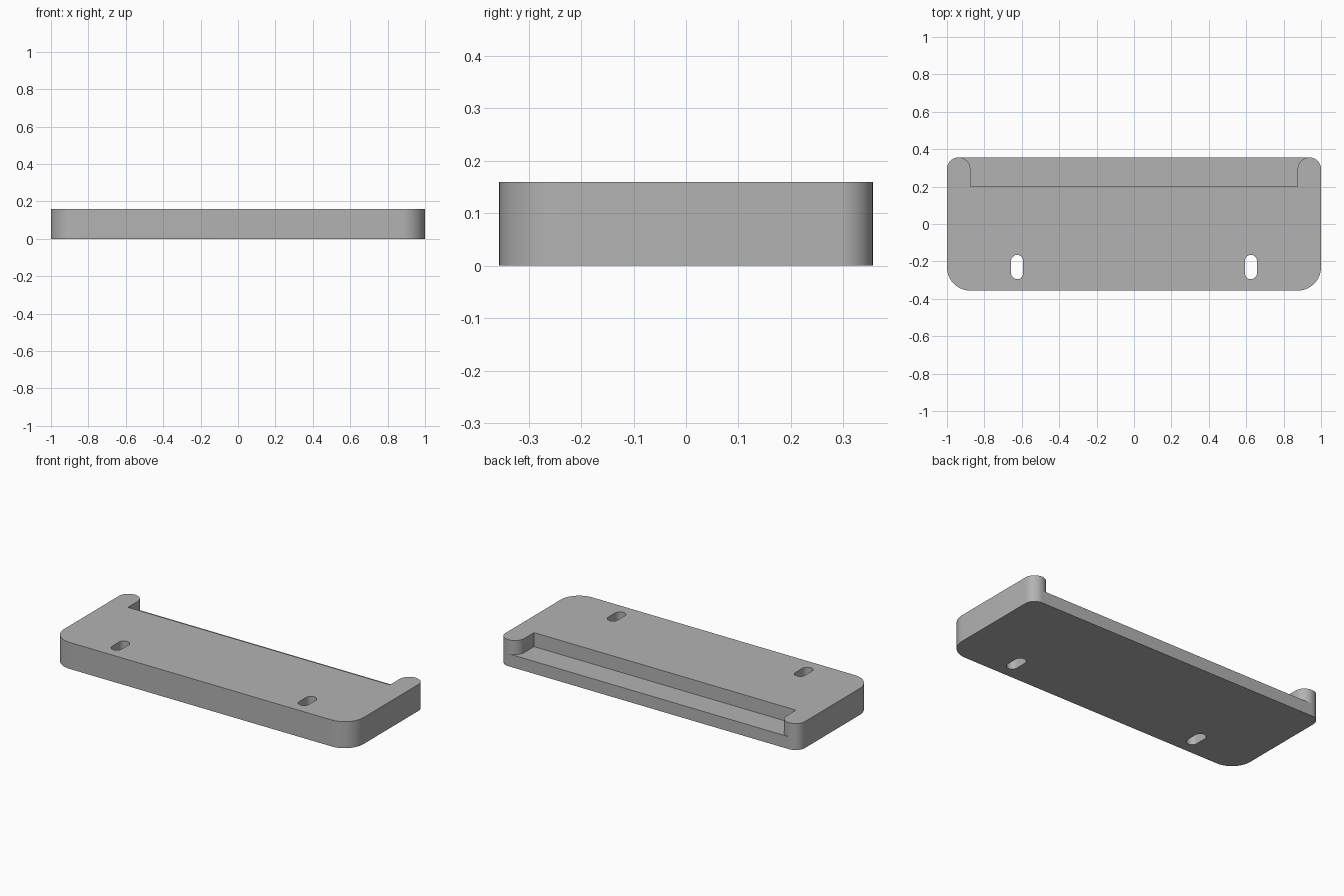
import bpy, bmesh
from math import pi, cos, sin, radians

if "Cube" in bpy.data.objects:
    bpy.data.objects.remove(bpy.data.objects["Cube"])

HALF_X, HALF_Y, HEIGHT = 1.0, 0.356, 0.16
FRONT_R, POST_R = 0.125, 0.0625
POST_IN = HALF_X - 2 * POST_R
LEDGE_Y, LEDGE_Z = 0.2, 0.075
SLOT_X, SLOT_Y, SLOT_R, SLOT_HALF = 0.625, -0.23, 0.032, 0.033

grey = bpy.data.materials.new("plain grey")
grey.use_nodes = True
colour = (0.45, 0.45, 0.45, 1)
grey.diffuse_color = colour
grey.node_tree.nodes["Principled BSDF"].inputs["Base Color"].default_value = colour


def arc(cx, cy, r, start, end, steps=16):
    angles = [radians(start + (end - start) * i / steps) for i in range(steps + 1)]
    return [(cx + r * cos(a), cy + r * sin(a)) for a in angles]


def mirrored(right_half):
    """Close a right-hand outline with its mirror image."""
    return right_half + [(-x, y) for x, y in reversed(right_half)]


def prism(name, outline, z0, z1):
    bm = bmesh.new()
    base = bm.faces.new([bm.verts.new((x, y, z0)) for x, y in outline])
    new = bmesh.ops.extrude_face_region(bm, geom=[base])["geom"]
    bmesh.ops.translate(bm, vec=(0, 0, z1 - z0),
                        verts=[v for v in new if isinstance(v, bmesh.types.BMVert)])
    bmesh.ops.recalc_face_normals(bm, faces=bm.faces)
    mesh = bpy.data.meshes.new(name)
    bm.to_mesh(mesh)
    bm.free()
    mesh.materials.append(grey)
    obj = bpy.data.objects.new(name, mesh)
    bpy.context.collection.objects.link(obj)
    return obj


# Plate with large front corners and small rear corners
plate = prism("base_plate", mirrored(
    arc(HALF_X - FRONT_R, FRONT_R - HALF_Y, FRONT_R, -90, 0)
    + arc(HALF_X - POST_R, HALF_Y - POST_R, POST_R, 0, 90)), 0, HEIGHT)

# Rear ledge cutter, leaving a rounded post at each end
ledge = prism("ledge_cutter", mirrored(
    [(POST_IN, LEDGE_Y)]
    + arc(HALF_X - POST_R, HALF_Y - POST_R, POST_R, 180, 90)
    + [(HALF_X - POST_R, HALF_Y + 0.1)]), LEDGE_Z, HEIGHT + 0.1)

# Two rounded slots through the front
cutters = [ledge]
for side, x in (("left", SLOT_X), ("right", -SLOT_X)):
    cutters.append(prism(side + "_slot_cutter",
                         arc(x, SLOT_Y + SLOT_HALF, SLOT_R, 0, 180)
                         + arc(x, SLOT_Y - SLOT_HALF, SLOT_R, 180, 360), -0.1, HEIGHT + 0.1))

bpy.ops.object.select_all(action="DESELECT")
bpy.context.view_layer.objects.active = plate
plate.select_set(True)
for cutter in cutters:
    cut = plate.modifiers.new(cutter.name, "BOOLEAN")
    cut.operation = "DIFFERENCE"
    cut.solver = "EXACT"
    cut.object = cutter
    bpy.ops.object.modifier_apply(modifier=cut.name)
    bpy.data.objects.remove(cutter)

bpy.ops.object.shade_smooth_by_angle(angle=radians(30))
